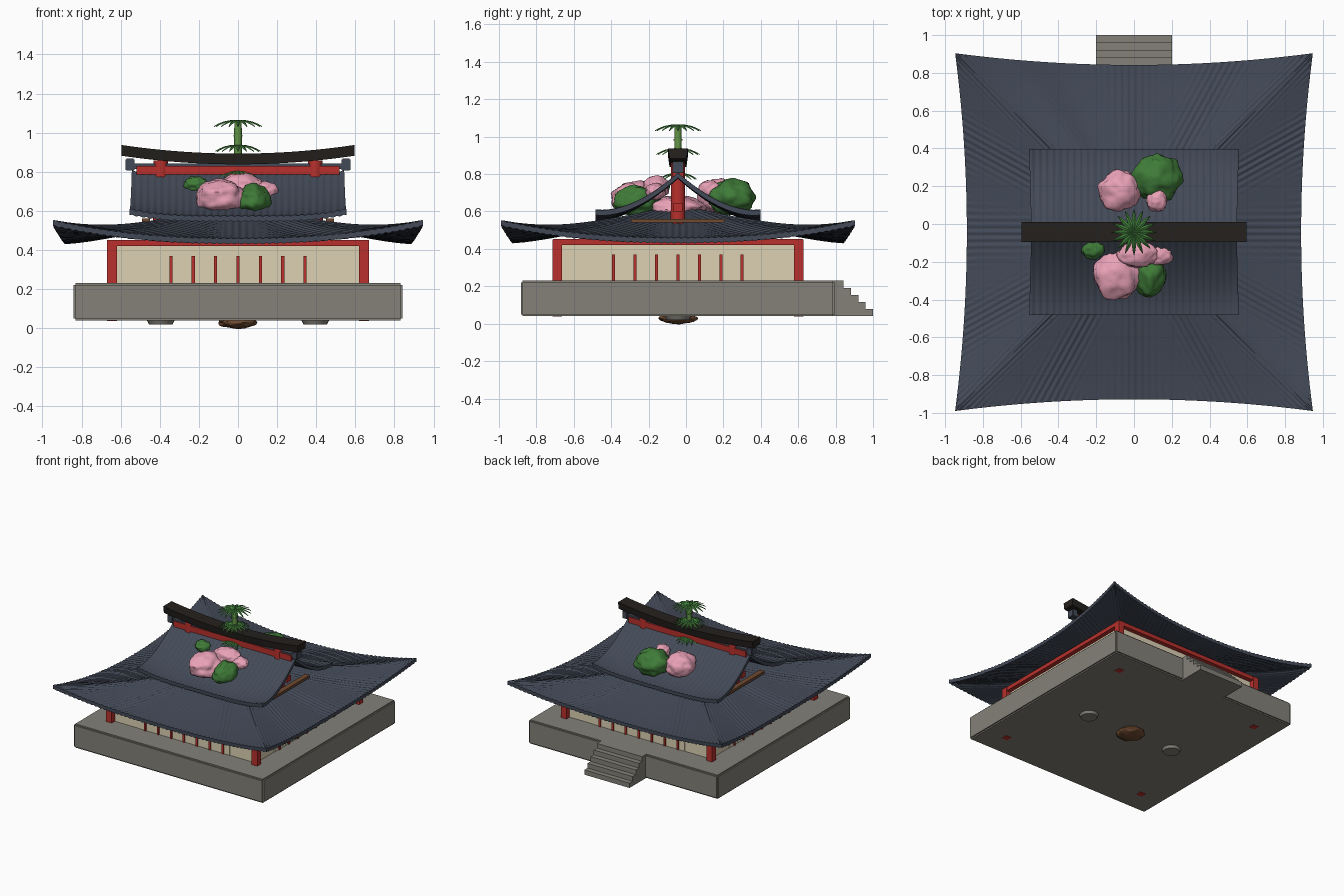
import bpy, bmesh, math
from mathutils import Vector, noise, Matrix

if "Cube" in bpy.data.objects:
    bpy.data.objects.remove(bpy.data.objects["Cube"])

CY = -0.043  # building centre in y


def mat(name, c):
    m = bpy.data.materials.new(name)
    m.diffuse_color = (*c, 1)
    m.use_nodes = True
    m.node_tree.nodes["Principled BSDF"].inputs["Base Color"].default_value = m.diffuse_color
    return m


STONE = mat("stone", (0.23, 0.22, 0.19))
RED = mat("red_lacquer", (0.48, 0.03, 0.025))
CREAM = mat("plaster", (0.72, 0.64, 0.45))
SLATE = mat("slate_tile", (0.055, 0.067, 0.095))
BLACK = mat("black_wood", (0.018, 0.015, 0.013))
BROWN = mat("brown_wood", (0.16, 0.07, 0.03))
PINK = mat("blossom", (0.82, 0.36, 0.48))
GREEN = mat("leaf", (0.05, 0.2, 0.04))
STALK = mat("stalk", (0.12, 0.3, 0.06))


def finish(bm, name, m, smooth=None):
    bmesh.ops.recalc_face_normals(bm, faces=bm.faces)
    me = bpy.data.meshes.new(name)
    bm.to_mesh(me)
    bm.free()
    o = bpy.data.objects.new(name, me)
    bpy.context.collection.objects.link(o)
    me.materials.append(m)
    if smooth:
        bpy.context.view_layer.objects.active = o
        bpy.ops.object.select_all(action='DESELECT')
        o.select_set(True)
        bpy.ops.object.shade_smooth_by_angle(angle=math.radians(smooth))
    return o


def box(name, x0, x1, y0, y1, z0, z1, m, bevel=0, turn=0):
    # y is measured from the building centre; turn counts quarter turns
    bm = bmesh.new()
    bmesh.ops.create_cube(bm, size=1)
    for v in bm.verts:
        v.co = Vector(((x0 + x1) / 2 + v.co.x * (x1 - x0),
                       (y0 + y1) / 2 + v.co.y * (y1 - y0),
                       (z0 + z1) / 2 + v.co.z * (z1 - z0)))
    bm.transform(Matrix.Translation((0, CY, 0)) @ Matrix.Rotation(turn * math.pi / 2, 4, 'Z'))
    if bevel:
        bmesh.ops.bevel(bm, geom=bm.edges[:], offset=bevel, segments=2, affect='EDGES')
    return finish(bm, name, m)


def cylinder(name, x, r0, r1, z0, z1, m, n=24):
    bm = bmesh.new()
    bmesh.ops.create_cone(bm, cap_ends=True, segments=n, radius1=r0, radius2=r1, depth=z1 - z0)
    bm.transform(Matrix.Translation((x, CY, (z0 + z1) / 2)))
    return finish(bm, name, m, 40)


def sheet(name, fn, nu, nv, m, thick, turns=1):
    # grid surface fn(u, v), thickened downwards
    bm = bmesh.new()
    for k in range(turns):
        rot = Matrix.Translation((0, CY, 0)) @ Matrix.Rotation(k * math.pi / 2, 4, 'Z')
        g = [[bm.verts.new(rot @ Vector(fn(i / nu, j / nv))) for j in range(nv + 1)]
             for i in range(nu + 1)]
        for i in range(nu):
            for j in range(nv):
                bm.faces.new((g[i][j], g[i + 1][j], g[i + 1][j + 1], g[i][j + 1]))
    bmesh.ops.remove_doubles(bm, verts=bm.verts, dist=1e-5)
    ext = bmesh.ops.extrude_face_region(bm, geom=bm.faces[:], use_keep_orig=True)
    for e in ext["geom"]:
        if isinstance(e, bmesh.types.BMVert):
            e.co.z -= thick
    return finish(bm, name, m, 40)


def ripple(x):
    return 0.003 * math.cos(x * 2 * math.pi / 0.036)


# stone base and steps
box("stone_base", -0.84, 0.84, -0.84, 0.84, 0.04, 0.23, STONE, 0.01)
for i in range(5):
    box("step", -0.2, 0.2, 0.83, 0.885 + 0.0395 * i, 0.04, 0.23 - 0.038 * i, STONE)

# walls, window panels, slats, posts and top beams
box("walls", -0.63, 0.63, -0.63, 0.63, 0.05, 0.43, CREAM)
for k in range(4):
    box("window_panel", -0.4, 0.4, -0.636, -0.62, 0.232, 0.37, CREAM, turn=k)
    for i in range(-3, 4):
        x = i * 0.1145
        box("window_slat", x - 0.008, x + 0.008, -0.645, -0.62, 0.232, 0.37, RED, turn=k)
    box("corner_post", -0.67, -0.62, -0.67, -0.62, 0.038, 0.45, RED, turn=k)
    box("top_beam", -0.66, 0.66, -0.665, -0.615, 0.42, 0.452, RED, turn=k)


# lower hipped roof with upswept corners
def lower(u, t):
    s = 2 * u - 1
    out = (0.885 + 0.062 * s * s) * (1 - t) + 0.12 * t
    x = s * (0.947 * (1 - t) + 0.12 * t)
    z = 0.46 + 0.15 * t ** 1.3 + 0.092 * abs(s) ** 2.3 * (1 - t) ** 2.5
    return x, -out, z + ripple(x)


sheet("lower_roof", lower, 264, 12, SLATE, 0.028, 4)


# upper gabled roof
def upper(u, v):
    s, w = 2 * u - 1, abs(2 * v - 1)
    x = s * (0.543 + 0.012 * w)
    z = 0.575 + 0.23 * (1 - w) ** 1.7 + 0.036 * s ** 4 * w ** 2
    return x, (2 * v - 1) * 0.44, z + ripple(x)


sheet("upper_roof", upper, 180, 24, SLATE, 0.028)

# ridge bar with end tiles
box("ridge_bar", -0.56, 0.56, -0.022, 0.022, 0.815, 0.842, SLATE)
for s in (-1, 1):
    box("ridge_end_tile", s * 0.5525 - 0.0225, s * 0.5525 + 0.0225, -0.03, 0.03,
        0.806, 0.867, SLATE, 0.004)
    box("gable_sill", s * 0.47 - 0.02, s * 0.47 + 0.02, -0.25, 0.25, 0.54, 0.56, BROWN)
    # gate columns through the roof, on stone pads
    cylinder("gate_column", s * 0.395, 0.042, 0.037, 0.03, 0.858, RED)
    cylinder("column_pad", s * 0.395, 0.06, 0.08, 0.02, 0.06, STONE)
box("gate_upper_beam", -0.52, 0.52, -0.03, 0.03, 0.785, 0.83, RED)
box("gate_lower_beam", -0.48, 0.48, -0.025, 0.025, 0.6, 0.645, RED)

# curved black cap beam
bm = bmesh.new()
rings = []
for i in range(25):
    x = 0.595 * (i / 12 - 1)
    q = (x / 0.595) ** 2
    rings.append([bm.verts.new((x, CY + y, z + 0.044 * q)) for y, z in
                  ((-0.045, 0.838), (0.045, 0.838), (0.053, 0.893), (-0.053, 0.893))])
for a, b in zip(rings, rings[1:]):
    for k in range(4):
        bm.faces.new((a[k], a[(k + 1) % 4], b[(k + 1) % 4], b[k]))
bm.faces.new(rings[0])
bm.faces.new(rings[-1])
finish(bm, "cap_beam", BLACK, 30)

# stalk with three tiers of drooping leaves
cylinder("plant_stalk", 0, 0.024, 0.019, 0.02, 1.06, STALK, 12)
for z in (0.7, 0.87, 0.98):
    cylinder("stalk_node", 0, 0.023, 0.023, z, z + 0.008, STALK, 12)
bm = bmesh.new()
for z0, r in ((1.064, 0.122), (0.937, 0.115), (0.805, 0.1)):
    for k in range(16):
        rot = Matrix.Translation((0, CY, z0)) @ Matrix.Rotation(k * math.pi / 8, 4, 'Z')
        rows = []
        for t, w in ((0, 0.006), (0.3, 0.012), (0.6, 0.011), (0.85, 0.006), (1, 0.001)):
            z = -0.032 * t ** 2.5
            rows.append([bm.verts.new(rot @ Vector(p)) for p in
                         ((r * t, -w, z - 0.003), (r * t, 0, z + 0.002), (r * t, w, z - 0.003))])
        for a, b in zip(rows, rows[1:]):
            for j in range(2):
                bm.faces.new((a[j], a[j + 1], b[j + 1], b[j]))
finish(bm, "plant_leaves", GREEN)


# lumpy foliage clumps: centre and radii
def clump(name, c, r, m):
    bm = bmesh.new()
    bmesh.ops.create_icosphere(bm, subdivisions=4, radius=1)
    c = Vector(c)
    for v in bm.verts:
        d = 1 + 0.16 * noise.noise(v.co * 2 + c * 17) + 0.07 * noise.noise(v.co * 5 + c * 9)
        v.co = c + Vector(a * b for a, b in zip(v.co * d, r))
    finish(bm, name, m, 60)


for n, c, r, m in (
        ("front_blossom", (-0.09, -0.27, 0.67), (0.125, 0.13, 0.09), PINK),
        ("front_leaves", (0.08, -0.265, 0.655), (0.085, 0.12, 0.08), GREEN),
        ("front_small_blossom", (0.13, -0.165, 0.705), (0.075, 0.055, 0.045), PINK),
        ("front_top_blossom", (0.02, -0.16, 0.73), (0.11, 0.07, 0.06), PINK),
        ("front_small_leaves", (-0.215, -0.135, 0.735), (0.06, 0.05, 0.04), GREEN),
        ("back_leaves", (0.12, 0.245, 0.675), (0.13, 0.12, 0.095), GREEN),
        ("back_blossom", (-0.075, 0.175, 0.68), (0.11, 0.11, 0.09), PINK),
        ("back_small_blossom", (0.12, 0.125, 0.715), (0.055, 0.06, 0.05), PINK),
        ("inner_blossom", (0, -0.06, 0.62), (0.17, 0.16, 0.065), PINK),
        ("root_ball", (0, CY, 0.03), (0.1, 0.1, 0.03), BROWN)):
    clump(n, c, r, m)
